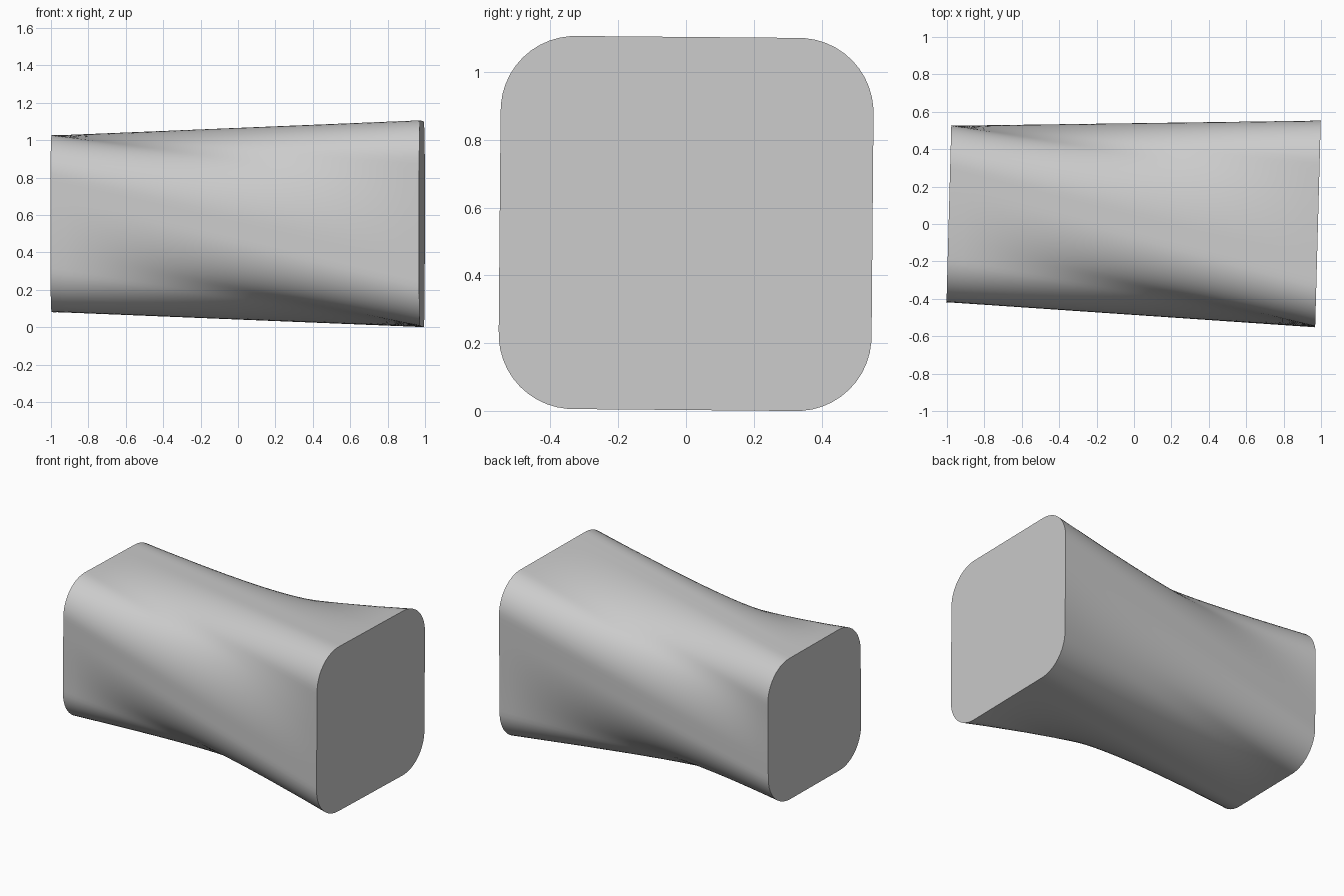
import bpy, bmesh, math
from mathutils import Vector, Matrix

cube = bpy.data.objects.get("Cube")
if cube:
    bpy.data.objects.remove(cube)

SIDES, RINGS = 128, 24
LENGTH = 1.974


def rounded_square(half, radius, t):
    """Point at fraction t of the outline, counterclockwise from the middle of the +y side."""
    flat = half - radius
    quarter = 2 * flat + radius * math.pi / 2
    side, d = divmod((t % 1) * 4, 1)
    d *= quarter
    if d < flat:
        p = Vector((half, d))
    elif d > quarter - flat:
        p = Vector((quarter - d, half))
    else:
        a = (d - flat) / radius
        p = Vector((flat + radius * math.cos(a), flat + radius * math.sin(a)))
    return Matrix.Rotation(side * math.pi / 2, 2) @ p


# Body colour
grey = bpy.data.materials.new("light_grey")
grey.use_nodes = True
colour = (0.6, 0.6, 0.6, 1)
grey.diffuse_color = colour
grey.node_tree.nodes["Principled BSDF"].inputs["Base Color"].default_value = colour

# Ruled body: the large end is matched to the small end an eighth turn further round
bm = bmesh.new()
rings = []
for r in range(RINGS + 1):
    f = r / RINGS
    ring = []
    for i in range(SIDES):
        t = i / SIDES
        p = rounded_square(0.473, 0.22, t).lerp(rounded_square(0.55, 0.22, t + 1 / 8), f)
        ring.append(bm.verts.new(((f - 0.5) * LENGTH, p.x, p.y)))
    rings.append(ring)
for a, b in zip(rings, rings[1:]):
    for i in range(SIDES):
        j = (i + 1) % SIDES
        bm.faces.new((a[i], b[i], b[j], a[j]))

# Flat end caps
bm.faces.new(rings[0])
bm.faces.new(rings[-1])
bmesh.ops.recalc_face_normals(bm, faces=bm.faces)

# Slight roll and yaw of the whole body
bm.transform(Matrix.Translation((-0.003, 0.027, 0.553))
             @ Matrix.Rotation(math.radians(-1.55), 4, 'Z')
             @ Matrix.Rotation(math.radians(-0.5), 4, 'X'))

mesh = bpy.data.meshes.new("twisted_body")
bm.to_mesh(mesh)
bm.free()
mesh.materials.append(grey)
body = bpy.data.objects.new("twisted_body", mesh)
bpy.context.collection.objects.link(body)

bpy.context.view_layer.objects.active = body
body.select_set(True)
bpy.ops.object.shade_smooth_by_angle(angle=math.radians(35))
